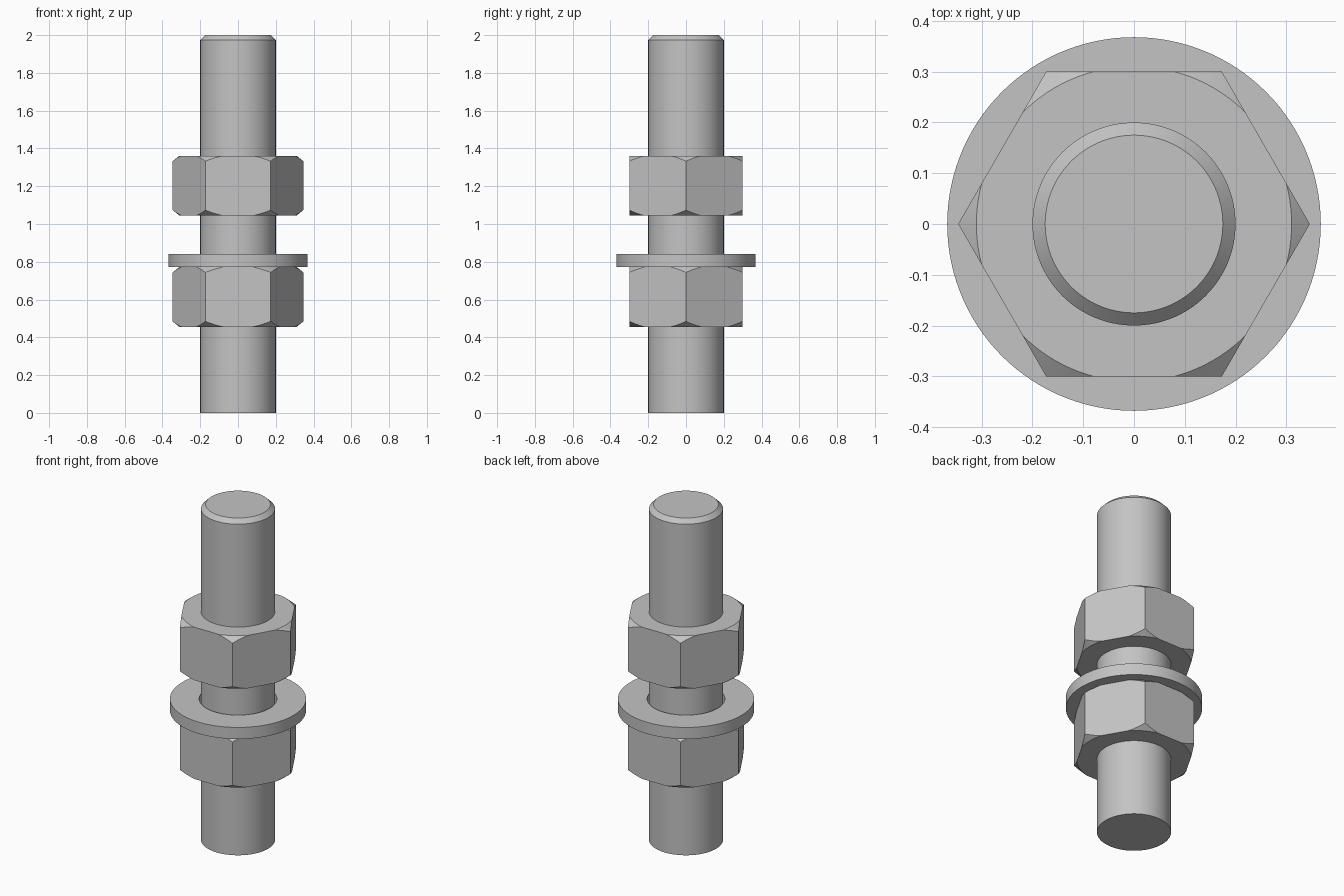
import bpy, bmesh
from math import cos, pi, radians, tau

SEGMENTS = 120

if "Cube" in bpy.data.objects:
    bpy.data.objects.remove(bpy.data.objects["Cube"])

steel = bpy.data.materials.new("grey steel")
steel.use_nodes = True
colour = (0.55, 0.55, 0.55, 1)
steel.diffuse_color = colour
steel.node_tree.nodes["Principled BSDF"].inputs["Base Color"].default_value = colour


def turned(name, profile, closed):
    """Sweep profile(angle) -> [(radius, z), ...] around z; closed makes a ring."""
    bm = bmesh.new()
    columns = []
    for i in range(SEGMENTS):
        a = tau * i / SEGMENTS
        columns.append([bm.verts.new((r * cos(a), r * cos(a - pi / 2), z))
                        for r, z in profile(a)])
    count = len(columns[0])
    for i, here in enumerate(columns):
        there = columns[(i + 1) % SEGMENTS]
        for j in range(count if closed else count - 1):
            k = (j + 1) % count
            bm.faces.new((here[j], there[j], there[k], here[k]))
    if not closed:
        bm.faces.new([c[0] for c in columns])
        bm.faces.new([c[-1] for c in columns])
    bmesh.ops.remove_doubles(bm, verts=bm.verts, dist=1e-5)
    bmesh.ops.recalc_face_normals(bm, faces=bm.faces)
    mesh = bpy.data.meshes.new(name)
    bm.to_mesh(mesh)
    bm.free()
    mesh.materials.append(steel)
    obj = bpy.data.objects.new(name, mesh)
    bpy.context.collection.objects.link(obj)
    bpy.ops.object.select_all(action='DESELECT')
    obj.select_set(True)
    bpy.context.view_layer.objects.active = obj
    bpy.ops.object.shade_smooth_by_angle(angle=radians(20))
    return obj


def nut(name, bottom, top):
    """Hexagonal nut whose corners are turned down to a cone at both ends."""
    apothem = 0.3
    land = apothem / cos(radians(15))    # radius of the flat end face

    def profile(a):
        side = apothem / cos((a % (pi / 3)) - pi / 6)
        end = min(side, land)
        drop = (side - end) * 0.8
        return [(0.2, bottom), (end, bottom), (side, bottom + drop),
                (side, top - drop), (end, top), (0.2, top)]
    return turned(name, profile, True)


# Rod with a chamfered upper end
turned("rod", lambda a: [(0.2, 0), (0.2, 1.975), (0.175, 2)], False)

# Nuts, with a washer resting on the lower one
nut("lower_nut", 0.456, 0.772)
nut("upper_nut", 1.045, 1.361)
turned("washer", lambda a: [(0.21, 0.772), (0.368, 0.772),
                            (0.368, 0.841), (0.21, 0.841)], True)
